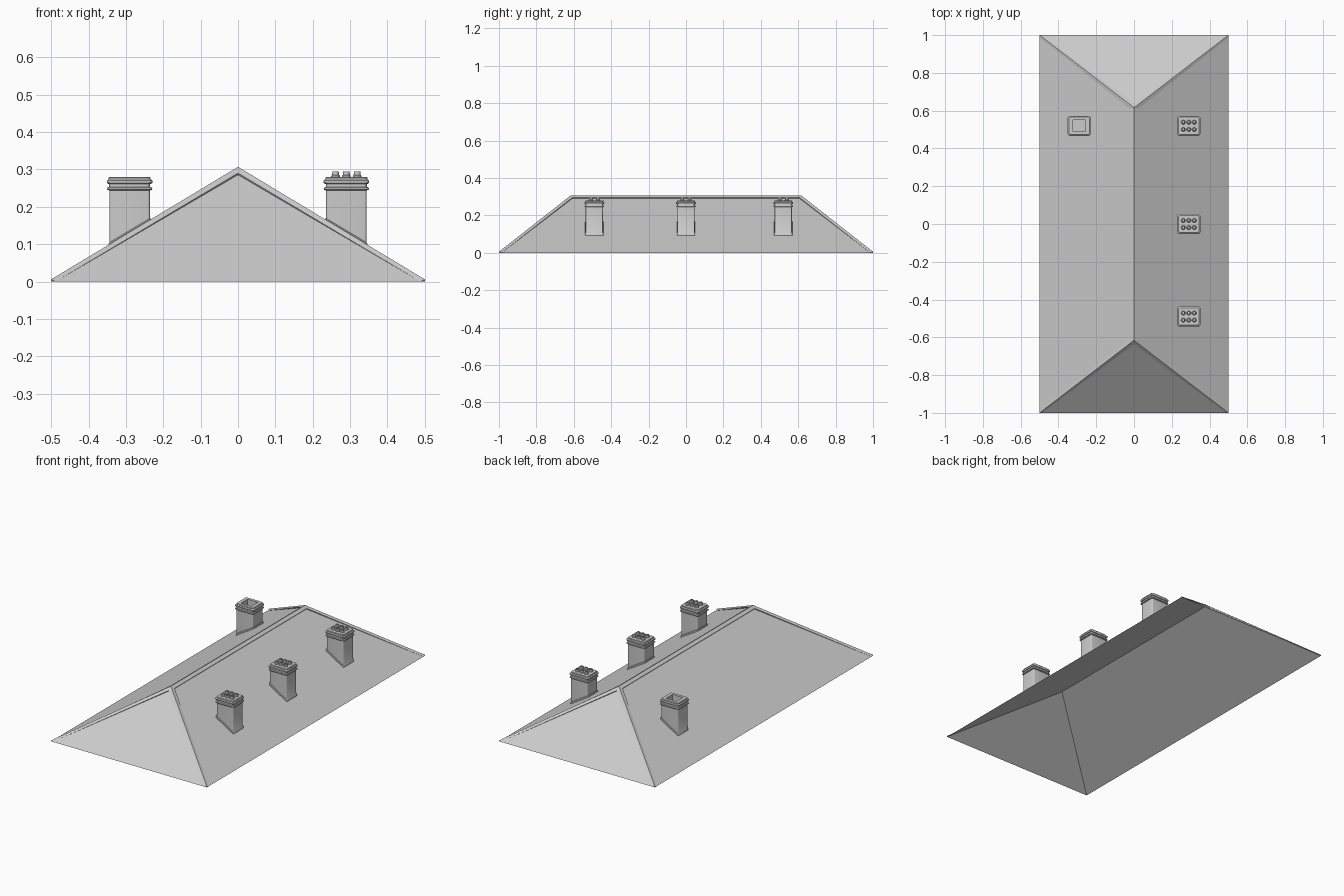
import bpy, bmesh, math
from mathutils import Vector

if "Cube" in bpy.data.objects:
    bpy.data.objects.remove(bpy.data.objects["Cube"])

APEX, RIDGE = 0.30, 0.615
SLOPE = APEX / 0.5


def make_object(name, bm, smooth=False):
    bmesh.ops.remove_doubles(bm, verts=bm.verts, dist=1e-6)
    bmesh.ops.recalc_face_normals(bm, faces=bm.faces)
    me = bpy.data.meshes.new(name)
    bm.to_mesh(me)
    bm.free()
    ob = bpy.data.objects.new(name, me)
    bpy.context.collection.objects.link(ob)
    if smooth:
        bpy.ops.object.select_all(action='DESELECT')
        ob.select_set(True)
        bpy.context.view_layer.objects.active = ob
        bpy.ops.object.shade_smooth_by_angle(angle=math.radians(35))
    return ob


def loft(bm, rings, cap_start=False, cap_end=False):
    rows = [[bm.verts.new(p) for p in ring] for ring in rings]
    n = len(rows[0])
    for a, b in zip(rows, rows[1:]):
        for i in range(n):
            j = (i + 1) % n
            bm.faces.new((a[i], a[j], b[j], b[i]))
    if cap_start:
        bm.faces.new(rows[0][::-1])
    if cap_end:
        bm.faces.new(rows[-1])


def rounded_rect(hx, hy, r, steps=4):
    pts = []
    for k, (sx, sy) in enumerate(((1, 1), (-1, 1), (-1, -1), (1, -1))):
        for s in range(steps + 1):
            a = math.pi / 2 * (k + s / steps)
            pts.append((sx * (hx - r) + r * math.cos(a), sy * (hy - r) + r * math.sin(a)))
    return pts


# Hipped roof: open underneath
F, B = Vector((0, -RIDGE, APEX)), Vector((0, RIDGE, APEX))
FL, FR = Vector((-0.5, -1, 0)), Vector((0.5, -1, 0))
BL, BR = Vector((-0.5, 1, 0)), Vector((0.5, 1, 0))
bm = bmesh.new()
for face in ((FL, FR, F), (FR, BR, B, F), (BR, BL, B), (BL, FL, F, B)):
    bm.faces.new([bm.verts.new(p) for p in face])
make_object("roof", bm)

# Folded cap strips along the ridge and hips
LEFT, RIGHT = Vector((-APEX, 0, 0.5)).normalized(), Vector((APEX, 0, 0.5)).normalized()
FRONT = Vector((0, -APEX, 1 - RIDGE)).normalized()
BACK = Vector((0, APEX, 1 - RIDGE)).normalized()


def cap_strip(name, p, q, n1, n2, w=0.017, t=0.006):
    e = (q - p).normalized()
    d1, d2 = e.cross(n1), e.cross(n2)
    if d1.dot(n2) > 0:
        d1 = -d1
    if d2.dot(n1) > 0:
        d2 = -d2
    apex = (n1 + n2) * (t / (1 + n1.dot(n2)))
    profile = [d1 * w, d1 * w + n1 * t, apex, d2 * w + n2 * t, d2 * w, Vector()]
    rings = []
    for end in (p, q):
        ring = [end + o for o in profile]
        rings.append([(max(-0.5, min(0.5, v.x)), max(-1, min(1, v.y)), max(0, v.z))
                      for v in ring])
    bm = bmesh.new()
    loft(bm, rings, True, True)
    make_object(name, bm)


cap_strip("ridge_cap", F, B, LEFT, RIGHT)
for name, p, q, n1, n2 in (("hip_front_left", FL, F, LEFT, FRONT),
                           ("hip_front_right", FR, F, RIGHT, FRONT),
                           ("hip_back_left", BL, B, LEFT, BACK),
                           ("hip_back_right", BR, B, RIGHT, BACK)):
    cap_strip(name, p, q, n1, n2)


# Chimney stack: flashing and shaft follow the slope, mouldings are level
def chimney(name, cx, cy, open_top):
    rings = []
    for grow, lift in ((0.003, 0.0), (0.003, 0.008), (0.0, 0.011)):
        rings.append([(cx + x, cy + y, SLOPE * (0.5 - abs(cx + x)) + lift)
                      for x, y in rounded_rect(0.054 + grow, 0.046 + grow, 0.006)])
    levels = [(0, 0.244), (0.005, 0.245), (0.007, 0.248), (0.005, 0.252), (0.001, 0.253),
              (0.001, 0.261), (0.005, 0.262), (0.007, 0.265), (0.007, 0.270),
              (0.002, 0.274), (0.002, 0.278), (0.0, 0.280)]
    for grow, z in levels:
        r = 0.006 if grow == 0 and z < 0.25 else 0.010
        rings.append([(cx + x, cy + y, z)
                      for x, y in rounded_rect(0.054 + grow, 0.046 + grow, r)])
    if open_top:
        for z in (0.280, 0.245):
            rings.append([(cx + x, cy + y, z) for x, y in rounded_rect(0.034, 0.030, 0.002)])
    bm = bmesh.new()
    loft(bm, rings, False, True)
    make_object(name, bm, True)


# Six turned chimney pots on one stack
def pots(name, cx, cy):
    profile = [(0.0115, 0.279), (0.0115, 0.283), (0.0095, 0.285), (0.0085, 0.294),
               (0.0075, 0.295), (0.0060, 0.295), (0.0060, 0.286)]
    bm = bmesh.new()
    for px in (-0.029, 0, 0.029):
        for py in (-0.019, 0.019):
            loft(bm, [[(cx + px + r * math.cos(math.tau * i / 16),
                        cy + py + r * math.sin(math.tau * i / 16), z) for i in range(16)]
                      for r, z in profile], False, True)
    make_object(name, bm, True)


for label, y in (("front", -0.49), ("middle", 0.0), ("back", 0.52)):
    chimney("chimney_" + label, 0.29, y, False)
    pots("pots_" + label, 0.29, y)
chimney("chimney_open", -0.29, 0.52, True)
